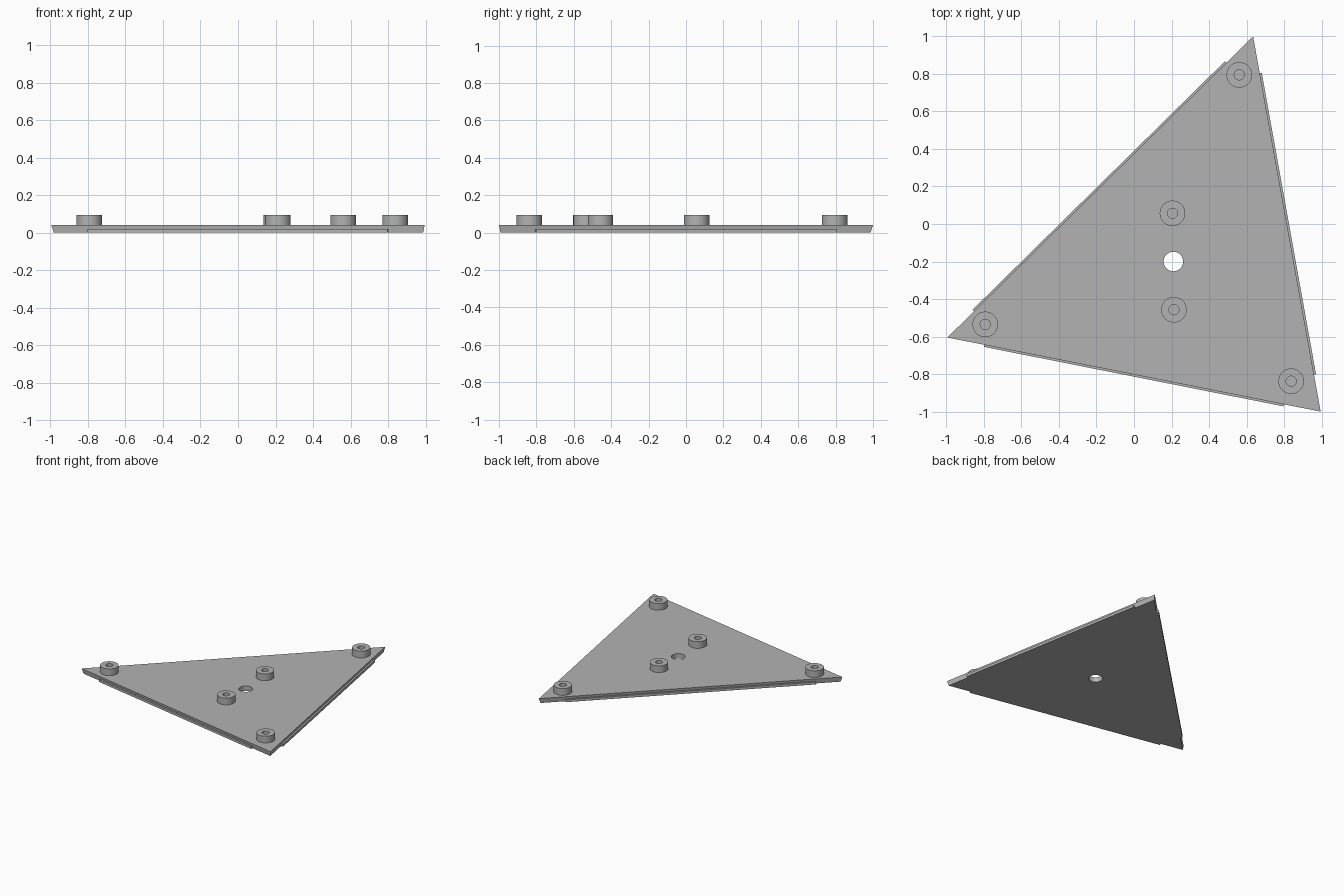
import bpy, bmesh, math
from mathutils import Vector

default = bpy.data.objects.get("Cube")
if default:
    bpy.data.objects.remove(default, do_unlink=True)

grey = bpy.data.materials.new("mid_grey")
grey.use_nodes = True
colour = (0.45, 0.45, 0.45, 1)
grey.diffuse_color = colour
grey.node_tree.nodes["Principled BSDF"].inputs["Base Color"].default_value = colour

PLATE_TOP, BOSS_TOP, LIP_TOP = 0.04, 0.095, 0.02
TAPER, LIP_OUT, LIP_GAP = 0.0065, 0.011, 0.2
corners = [Vector(p) for p in ((-0.995, -0.605), (0.995, -1.0), (0.635, 1.0))]


def add_object(name, bm):
    bmesh.ops.recalc_face_normals(bm, faces=bm.faces)
    mesh = bpy.data.meshes.new(name)
    bm.to_mesh(mesh)
    bm.free()
    mesh.materials.append(grey)
    obj = bpy.data.objects.new(name, mesh)
    bpy.context.collection.objects.link(obj)
    return obj


def activate(obj):
    bpy.ops.object.select_all(action='DESELECT')
    obj.select_set(True)
    bpy.context.view_layer.objects.active = obj


def loft(name, lower, upper, z0, z1):
    """Closed solid between two matching outlines."""
    bm = bmesh.new()
    a = [bm.verts.new((p.x, p.y, z0)) for p in lower]
    b = [bm.verts.new((p.x, p.y, z1)) for p in upper]
    bm.faces.new(a[::-1])
    bm.faces.new(b)
    for i in range(len(a)):
        j = (i + 1) % len(a)
        bm.faces.new((a[i], a[j], b[j], b[i]))
    return add_object(name, bm)


def inset(points, d):
    """Move every side of a counter-clockwise outline inward by d."""
    result = []
    for i, p in enumerate(points):
        u = (points[i - 1] - p).normalized()
        v = (points[(i + 1) % len(points)] - p).normalized()
        result.append(p + (u + v).normalized() * d / math.sin(u.angle(v) / 2))
    return result


# Triangular plate, slightly undercut along its sides
plate = loft("triangular_plate", inset(corners, TAPER), corners, 0, PLATE_TOP)

# Round through-hole
bm = bmesh.new()
bmesh.ops.create_cone(bm, cap_ends=True, segments=48, radius1=0.052, radius2=0.052, depth=0.3)
bmesh.ops.translate(bm, verts=bm.verts, vec=(0.21, -0.2, 0))
cutter = add_object("hole_cutter", bm)
cutter.hide_render = True
cut = plate.modifiers.new("centre_hole", 'BOOLEAN')
cut.operation, cut.solver, cut.object = 'DIFFERENCE', 'EXACT', cutter
activate(plate)
bpy.ops.object.modifier_apply(modifier=cut.name)
bpy.data.objects.remove(cutter, do_unlink=True)
activate(plate)
bpy.ops.object.shade_smooth_by_angle(angle=math.radians(30))

# Thin lips along the lower edge of each side
for i, name in enumerate(("front_lip", "left_lip", "back_lip")):
    p, q = corners[i], corners[(i + 1) % 3]
    along = (q - p).normalized()
    out = Vector((along.y, -along.x))
    p, q = p + along * LIP_GAP, q - along * LIP_GAP
    outline = [p + out * LIP_OUT, q + out * LIP_OUT, q - out * TAPER, p - out * TAPER]
    loft(name, outline, outline, 0, LIP_TOP)

# Raised bosses with a small socket
bosses = {
    "back_boss": (0.561, 0.795),
    "right_boss": (-0.793, -0.535),
    "front_boss": (0.838, -0.838),
    "inner_back_boss": (0.205, 0.057),
    "inner_front_boss": (0.213, -0.457),
}
for name, (x, y) in bosses.items():
    bm = bmesh.new()
    profile = [(0.027, PLATE_TOP), (0.027, BOSS_TOP), (0.068, BOSS_TOP), (0.068, PLATE_TOP)]
    verts = [bm.verts.new((r, 0, z)) for r, z in profile]
    edges = [bm.edges.new(pair) for pair in zip(verts, verts[1:])]
    bmesh.ops.spin(bm, geom=verts + edges, cent=(0, 0, 0), axis=(0, 0, 1),
                   angle=math.tau, steps=48, use_duplicate=False)
    bmesh.ops.remove_doubles(bm, verts=bm.verts, dist=0.0001)
    boss = add_object(name, bm)
    # Open shells: make sure the rim faces up
    rim = max(boss.data.polygons, key=lambda f: f.center.z)
    if rim.normal.z < 0:
        boss.data.flip_normals()
    boss.location = (x, y, 0)
    activate(boss)
    bpy.ops.object.shade_smooth_by_angle(angle=math.radians(30))
